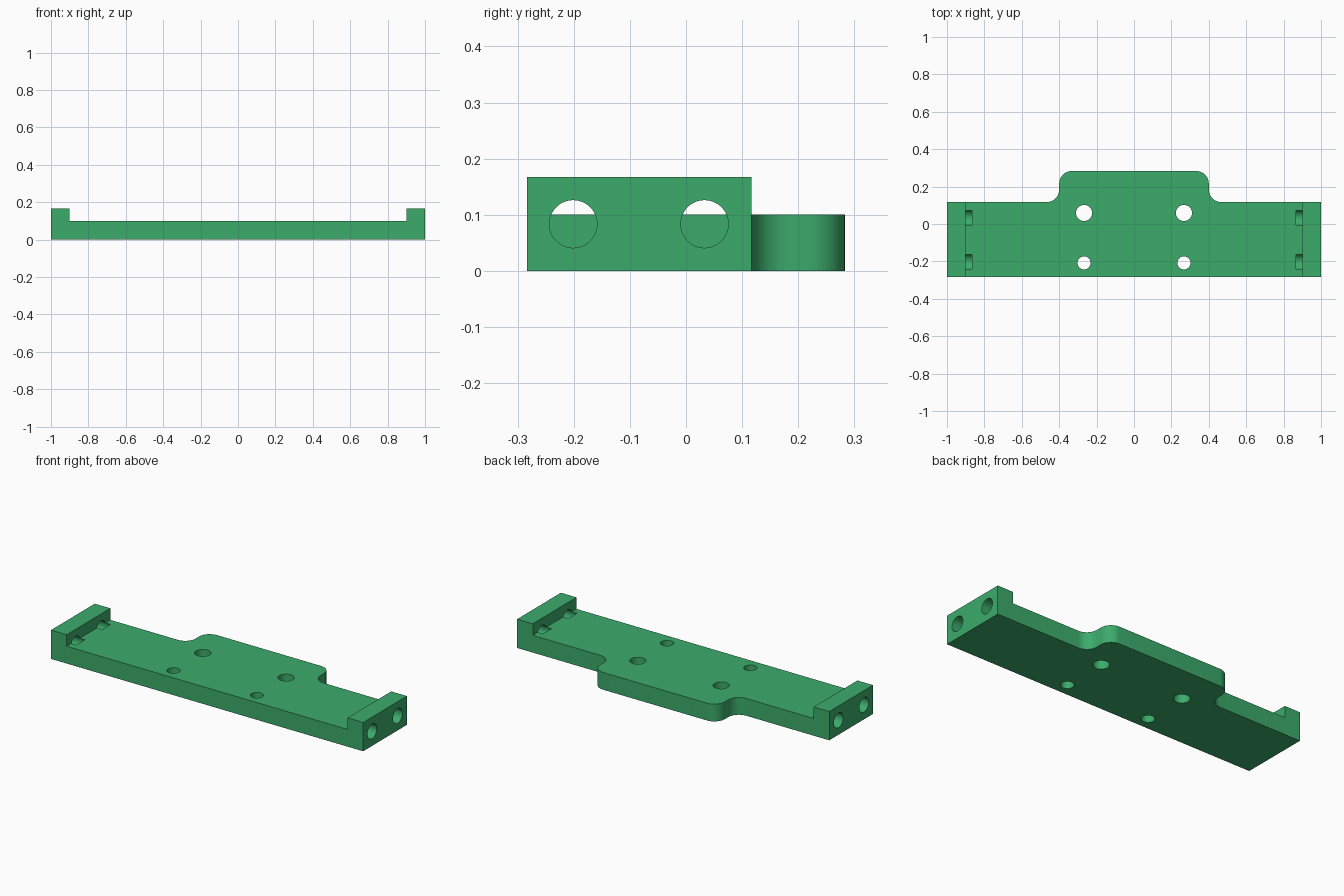
import bpy, bmesh, math
from math import cos, sin, pi

if "Cube" in bpy.data.objects:
    bpy.data.objects.remove(bpy.data.objects["Cube"])

Z_FLOOR, Z_TOP = 0.1, 0.167
Y_FRONT, Y_STEP, Y_BACK = -0.283, 0.117, 0.283
TAB_X, R = 0.4, 0.067


def arc(cx, cy, a0, a1, n=10):
    return [(cx + R * cos(a0 + (a1 - a0) * i / n),
             cy + R * sin(a0 + (a1 - a0) * i / n)) for i in range(n + 1)]


def cylinder(name, loc, radius, depth, along_x=False):
    bpy.ops.mesh.primitive_cylinder_add(
        vertices=48, radius=radius, depth=depth, location=loc,
        rotation=(0, pi / 2 if along_x else 0, 0))
    bpy.context.object.name = name
    return bpy.context.object


# plate outline: right half, then mirrored to the left
right = [(1, Y_FRONT), (1, Y_STEP)]
right += arc(TAB_X + R, Y_STEP + R, -pi / 2, -pi)
right += arc(TAB_X - R, Y_BACK - R, 0, pi / 2)
outline = right + [(-x, y) for x, y in reversed(right)]

bm = bmesh.new()
face = bm.faces.new([bm.verts.new((x, y, 0)) for x, y in outline])
ext = bmesh.ops.extrude_face_region(bm, geom=[face])
bmesh.ops.translate(bm, vec=(0, 0, Z_TOP),
                    verts=[v for v in ext["geom"] if isinstance(v, bmesh.types.BMVert)])
bmesh.ops.recalc_face_normals(bm, faces=bm.faces)
mesh = bpy.data.meshes.new("mounting_plate")
bm.to_mesh(mesh)
bm.free()
plate = bpy.data.objects.new("mounting_plate", mesh)
bpy.context.collection.objects.link(plate)

# pocket that leaves the raised end walls
bpy.ops.mesh.primitive_cube_add(size=1, location=(0, 0, Z_FLOOR + 0.1))
pocket = bpy.context.object
pocket.name = "pocket_cutter"
pocket.scale = (1.8, 1, 0.2)
cutters = [pocket]

for s in (-1, 1):
    # vertical through holes
    cutters.append(cylinder("back_hole_cutter", (s * 0.267, 0.059, 0.05), 0.043, 0.4))
    cutters.append(cylinder("front_hole_cutter", (s * 0.267, -0.208, 0.05), 0.035, 0.4))
    # blind holes through the end walls
    for y in (-0.201, 0.033):
        cutters.append(cylinder("end_hole_cutter", (s * 0.967, y, 0.0835), 0.0425, 0.2, True))

bpy.context.view_layer.objects.active = plate
for c in cutters:
    mod = plate.modifiers.new("cut", "BOOLEAN")
    mod.operation, mod.solver, mod.object = "DIFFERENCE", "EXACT", c
    bpy.ops.object.modifier_apply(modifier=mod.name)
for c in cutters:
    bpy.data.objects.remove(c, do_unlink=True)

# shading and colour
bpy.ops.object.select_all(action="DESELECT")
plate.select_set(True)
bpy.context.view_layer.objects.active = plate
bpy.ops.object.shade_smooth_by_angle(angle=math.radians(30))
mat = bpy.data.materials.new("green")
mat.diffuse_color = (0.045, 0.41, 0.147, 1)
mat.use_nodes = True
mat.node_tree.nodes["Principled BSDF"].inputs["Base Color"].default_value = mat.diffuse_color
plate.data.materials.clear()
plate.data.materials.append(mat)
